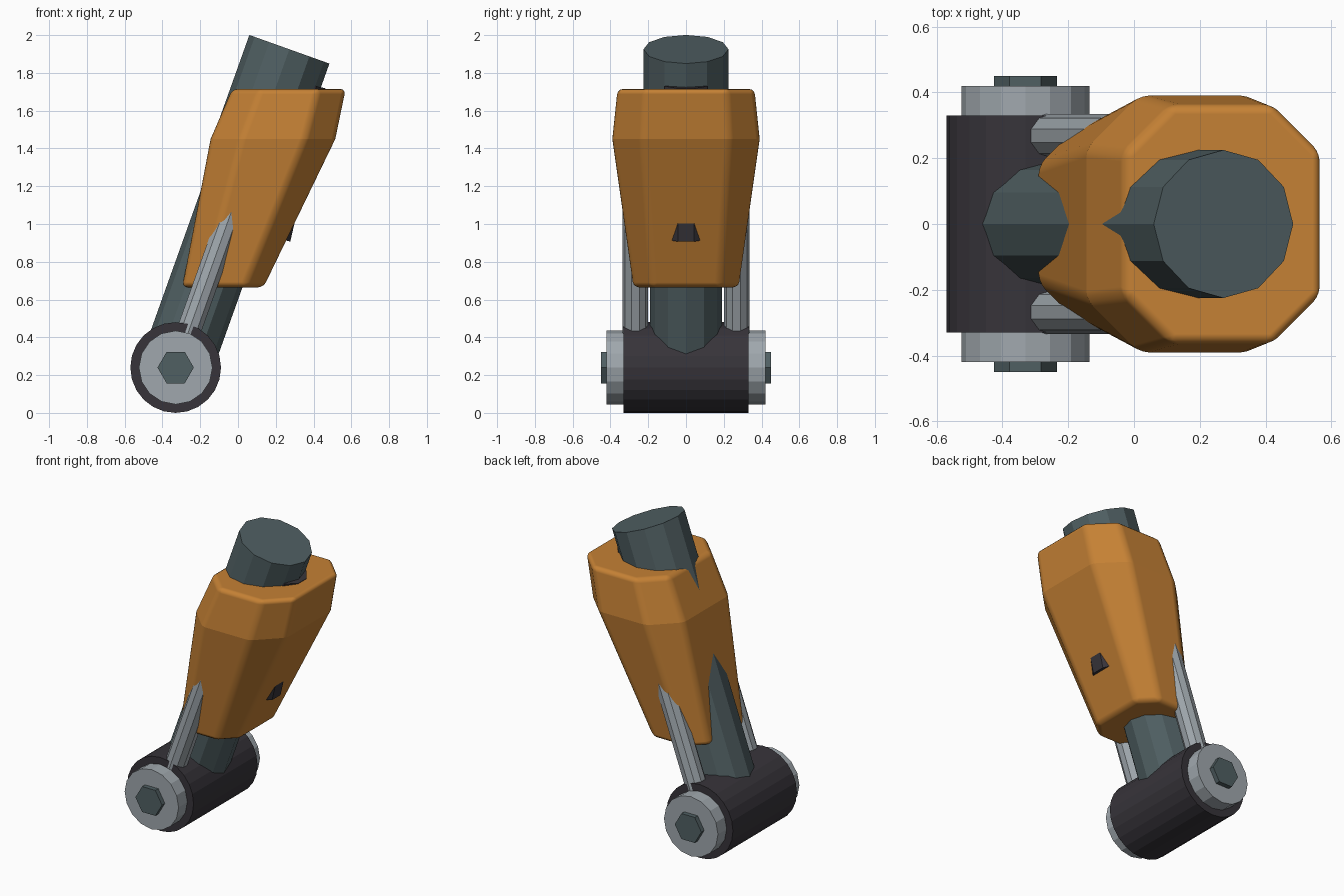
import bpy, bmesh
from math import pi
from mathutils import Vector, Matrix

if "Cube" in bpy.data.objects:
    bpy.data.objects.remove(bpy.data.objects["Cube"])


def material(name, rgb):
    m = bpy.data.materials.new(name)
    m.use_nodes = True
    m.diffuse_color = (*rgb, 1)
    m.node_tree.nodes["Principled BSDF"].inputs["Base Color"].default_value = (*rgb, 1)
    return m


orange = material("orange paint", (0.56, 0.22, 0.035))
teal = material("dark teal metal", (0.08, 0.115, 0.123))
dark = material("dark rubber", (0.038, 0.034, 0.042))
grey = material("light grey metal", (0.35, 0.39, 0.42))


def add_object(name, bm, mat):
    bmesh.ops.recalc_face_normals(bm, faces=bm.faces)
    mesh = bpy.data.meshes.new(name)
    bm.to_mesh(mesh)
    bm.free()
    mesh.materials.append(mat)
    obj = bpy.data.objects.new(name, mesh)
    bpy.context.collection.objects.link(obj)
    return obj


def rod(name, start, end, radius, sides, mat, spin=0.0):
    """Flat-sided cylinder between two points, with a corner facing the x-z plane."""
    start, end = Vector(start), Vector(end)
    axis = (end - start).normalized()
    side = Vector((0, 1, 0)) if abs(axis.y) < 0.9 else Vector((0, 0, 1))
    across = side.cross(axis).normalized()
    frame = Matrix((across, axis.cross(across), axis)).transposed().to_4x4()
    frame.translation = (start + end) / 2
    bm = bmesh.new()
    bmesh.ops.create_cone(bm, cap_ends=True, segments=sides, radius1=radius, radius2=radius,
                          depth=(end - start).length,
                          matrix=frame @ Matrix.Rotation(spin, 4, 'Z'))
    return add_object(name, bm, mat)


# Leaning axis from the pivot to the top of the shaft
pivot = Vector((-0.33, 0, 0.24))
top = Vector((0.272, 0, 1.925))


def along(t, y=0.0):
    return pivot.lerp(top, t) + Vector((0, y, 0))


# Shaft: thin lower rod sliding into a thicker upper rod
rod("lower_shaft", along(0), along(0.8), 0.19, 12, teal)
rod("upper_shaft", along(0.69), along(1), 0.225, 12, teal)

# Secondary rod hidden inside the housing, with both ends peeking out
rod("inner_rod", (0.147, 0, 0.937), (0.334, 0, 1.748), 0.14, 10, dark)

# Pivot hub with an end cap, hex bolt and strut on each side
rod("pivot_hub", pivot - Vector((0, 0.33, 0)), pivot + Vector((0, 0.33, 0)), 0.24, 24, dark)
for label, s in (("front", -1), ("back", 1)):
    def at(y):
        return pivot + Vector((0, s * y, 0))
    rod(label + "_cap", at(0.3), at(0.42), 0.195, 16, grey)
    rod(label + "_bolt", at(0.4), at(0.45), 0.096, 6, teal, pi / 6)
    rod(label + "_strut", along(0.06, s * 0.268), along(0.6, s * 0.268), 0.067, 10, grey)

# Housing: three chamfered rectangles lofted upwards
# (height, left x, right x, half depth, chamfer)
sections = ((0.665, -0.295, 0.135, 0.278, 0.10),
            (1.45, -0.145, 0.515, 0.39, 0.16),
            (1.715, -0.03, 0.57, 0.362, 0.145))
bm = bmesh.new()
rings = []
for z, x0, x1, d, c in sections:
    outline = ((x0 + c, -d), (x1 - c, -d), (x1, c - d), (x1, d - c),
               (x1 - c, d), (x0 + c, d), (x0, d - c), (x0, c - d))
    rings.append([bm.verts.new((x, y, z)) for x, y in outline])
for low, high in zip(rings, rings[1:]):
    for i in range(8):
        j = (i + 1) % 8
        bm.faces.new((low[i], low[j], high[j], high[i]))
bm.faces.new(rings[0])
bm.faces.new(rings[-1])
for f in bm.faces:
    f.smooth = True
# Keep the shoulder crease crisp
for e in bm.edges:
    e.smooth = not all(v in rings[1] for v in e.verts)
housing = add_object("housing", bm, orange)
bevel = housing.modifiers.new("soft_edges", 'BEVEL')
bevel.width = 0.028
bevel.segments = 3
bevel.limit_method = 'ANGLE'
bevel.angle_limit = pi / 6
bevel.harden_normals = True
